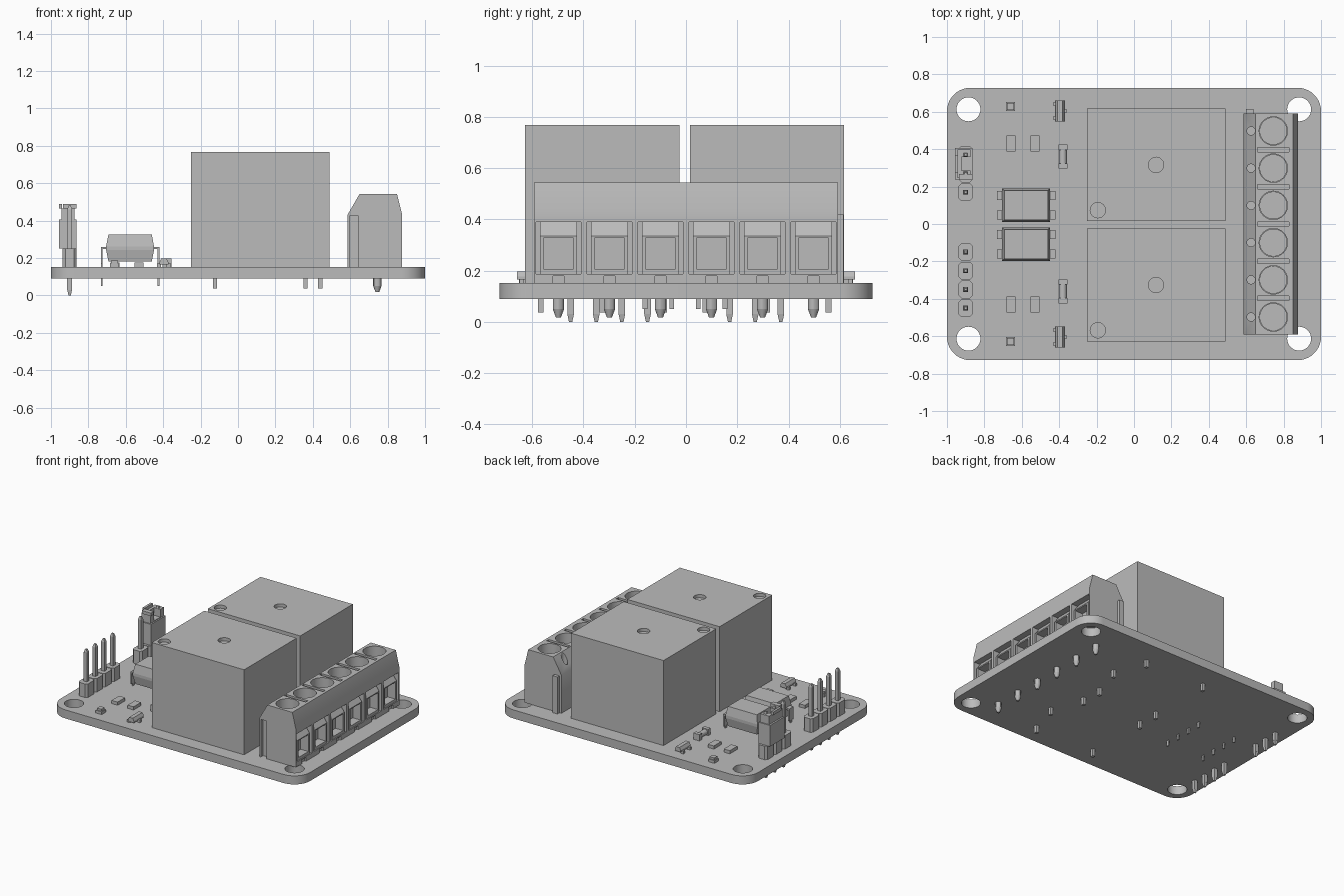
import bpy, bmesh
from math import radians
from mathutils import Matrix, Vector

cube = bpy.data.objects.get("Cube")
if cube:
    bpy.data.objects.remove(cube, do_unlink=True)

grey = bpy.data.materials.new("plain_grey")
grey.use_nodes = True
COLOR = (0.5, 0.5, 0.5, 1)
grey.diffuse_color = COLOR
grey.node_tree.nodes["Principled BSDF"].inputs["Base Color"].default_value = COLOR

TOP, BOTTOM = 0.152, 0.09   # board faces
PITCH = 0.199               # terminal spacing


def box(bm, x0, x1, y0, y1, z0, z1):
    """Axis-aligned box given by its limits."""
    m = Matrix.Translation(((x0 + x1) / 2, (y0 + y1) / 2, (z0 + z1) / 2))
    m = m @ Matrix.Diagonal((x1 - x0, y1 - y0, z1 - z0, 1))
    return bmesh.ops.create_cube(bm, size=1, matrix=m)["verts"]


def cyl(bm, x, y, z0, z1, r0, r1=None, n=32):
    """Upright cylinder or cone."""
    m = Matrix.Translation((x, y, (z0 + z1) / 2))
    bmesh.ops.create_cone(bm, cap_ends=True, segments=n, radius1=r0,
                          radius2=r0 if r1 is None else r1, depth=z1 - z0, matrix=m)


def prism(bm, points, vector):
    """Extrude a closed outline along a vector."""
    f = bm.faces.new([bm.verts.new(p) for p in points])
    ext = bmesh.ops.extrude_face_region(bm, geom=[f])["geom"]
    bmesh.ops.translate(bm, vec=Vector(vector), verts=[g for g in ext if isinstance(g, bmesh.types.BMVert)])


def finish(name, bm, cutter=None, smooth=True):
    """Turn a bmesh into an object, optionally cut by a second bmesh."""
    objs = []
    for label, b in ((name, bm), (name + "_cutter", cutter)):
        if b is None:
            continue
        bmesh.ops.recalc_face_normals(b, faces=b.faces)
        me = bpy.data.meshes.new(label)
        b.to_mesh(me)
        b.free()
        me.materials.append(grey)
        ob = bpy.data.objects.new(label, me)
        bpy.context.collection.objects.link(ob)
        objs.append(ob)
    ob = objs[0]
    bpy.ops.object.select_all(action="DESELECT")
    ob.select_set(True)
    bpy.context.view_layer.objects.active = ob
    if cutter is not None:
        mod = ob.modifiers.new("cut", "BOOLEAN")
        mod.operation, mod.solver, mod.object = "DIFFERENCE", "EXACT", objs[1]
        bpy.ops.object.modifier_apply(modifier="cut")
        bpy.data.objects.remove(objs[1], do_unlink=True)
    if smooth:
        bpy.ops.object.shade_smooth_by_angle(angle=radians(30))
    return ob


# Circuit board with rounded corners and mounting holes
bm, cut = bmesh.new(), bmesh.new()
vs = box(bm, -1, 1, -0.728, 0.728, BOTTOM, TOP)
upright = [e for e in bm.edges if abs(e.verts[0].co.z - e.verts[1].co.z) > 0.01]
bmesh.ops.bevel(bm, geom=upright, offset=0.125, segments=10, profile=0.5, affect="EDGES")
for x in (-0.885, 0.883):
    for y in (-0.613, 0.613):
        cyl(cut, x, y, 0, 0.3, 0.064)
finish("circuit_board", bm, cut)

# Two relays with dimpled lids and pins underneath
for name, c in (("back_relay", 0.316), ("front_relay", -0.326)):
    bm, cut = bmesh.new(), bmesh.new()
    box(bm, -0.252, 0.488, c - 0.301, c + 0.301, TOP - 0.002, 0.768)
    cyl(cut, 0.118, c, 0.745, 0.8, 0.041)
    cyl(cut, -0.193, c - 0.242, 0.745, 0.8, 0.041)
    finish(name, bm, cut)
    bm = bmesh.new()
    for x, dy in ((0.44, 0), (0.36, -0.24), (0.36, 0.24), (-0.122, -0.24), (-0.122, 0.24)):
        box(bm, x - 0.011, x + 0.011, c + dy - 0.011, c + dy + 0.011, 0.036, TOP)
    finish(name + "_pins", bm, smooth=False)

# Screw terminal block
ys = [PITCH * (i - 2.5) for i in range(6)]
bm, cut = bmesh.new(), bmesh.new()
profile = ((0.585, TOP), (0.585, 0.43), (0.65, 0.543), (0.85, 0.543), (0.878, 0.43), (0.878, TOP))
prism(bm, [(x, -0.592, z) for x, z in profile], (0, 1.184, 0))
box(cut, 0.597, 0.643, -0.7, -0.565, 0, 0.425)
for y in ys:
    cyl(cut, 0.745, y, 0.425, 0.6, 0.076)
    cyl(cut, 0.626, y, 0.41, 0.6, 0.022, n=16)
    box(cut, 0.80, 0.95, y - 0.088, y + 0.088, 0.187, 0.39)
    box(cut, 0.865, 0.95, y - 0.022, y + 0.022, 0.1, 0.18)
for y in ys[:-1]:
    box(cut, 0.66, 0.83, y + PITCH / 2 - 0.012, y + PITCH / 2 + 0.012, 0.52, 0.6)
finish("terminal_block", bm, cut)

# Interlocking rib at the back end of the block
bm = bmesh.new()
box(bm, 0.6, 0.64, 0.58, 0.615, TOP, 0.42)
finish("terminal_rib", bm, smooth=False)

# Terminal screws, wire clamps and solder pins
screws, cross, clamps, holes, pins = (bmesh.new() for _ in range(5))
for y in ys:
    cyl(screws, 0.745, y, 0.42, 0.5, 0.066)
    cyl(clamps, 0.745, y, 0.415, 0.44, 0.074)
    for a, b in ((0.058, 0.011), (0.011, 0.058)):
        box(cross, 0.745 - a, 0.745 + a, y - b, y + b, 0.47, 0.55)
    outline = ((0.79, 0.187), (0.872, 0.187), (0.872, 0.335), (0.83, 0.392), (0.79, 0.392))
    prism(clamps, [(x, y - 0.072, z) for x, z in outline], (0, 0.144, 0))
    box(holes, 0.81, 0.95, y - 0.058, y + 0.058, 0.207, 0.328)
    cyl(pins, 0.745, y, 0.05, TOP, 0.022, n=12)
    cyl(pins, 0.745, y, 0.018, 0.05, 0.01, 0.022, n=12)
finish("terminal_screws", screws, cross)
finish("wire_clamps", clamps, holes)
finish("terminal_pins", pins)


# Pin headers along the left edge of the board
def header(name, positions):
    base, pin = bmesh.new(), bmesh.new()
    for y in positions:
        vs = box(base, -0.937, -0.863, y - 0.047, y + 0.047, TOP, 0.25)
        edges = {e for v in vs for e in v.link_edges if abs(e.verts[0].co.z - e.verts[1].co.z) > 0.01}
        bmesh.ops.bevel(base, geom=list(edges), offset=0.014, segments=1, affect="EDGES")
        box(pin, -0.913, -0.887, y - 0.013, y + 0.013, 0.03, 0.46)
        for z0, z1, r0, r1 in ((0.46, 0.48, 0.018, 0.009), (0.0, 0.03, 0.009, 0.018)):
            m = Matrix.Translation((-0.9, y, (z0 + z1) / 2)) @ Matrix.Rotation(radians(45), 4, "Z")
            bmesh.ops.create_cone(pin, cap_ends=True, segments=4, radius1=r0, radius2=r1, depth=z1 - z0, matrix=m)
    finish(name + "_base", base, smooth=False)
    finish(name + "_pins", pin, smooth=False)


header("input_header", [-0.45 + 0.1 * i for i in range(4)])
header("selector_header", [0.17, 0.27, 0.37])

# Jumper cap over two selector pins
bm, cut = bmesh.new(), bmesh.new()
box(bm, -0.957, -0.863, 0.237, 0.405, 0.252, 0.405)
finish("jumper_body", bm, smooth=False)
bm = bmesh.new()
box(bm, -0.945, -0.873, 0.245, 0.397, 0.4, 0.466)
for y0, y1 in ((0.235, 0.268), (0.374, 0.407)):
    box(bm, -0.935, -0.863, y0, y1, 0.465, 0.488)
box(bm, -0.957, -0.94, 0.275, 0.367, 0.465, 0.488)
box(cut, -0.922, -0.84, 0.285, 0.357, 0.41, 0.6)
finish("jumper_top", bm, cut, smooth=False)

# Optocouplers with bent legs
for name, c in (("back_optocoupler", 0.1), ("front_optocoupler", -0.108)):
    bm = bmesh.new()
    rings = []
    for z, inset in ((0.182, 0.012), (0.243, 0), (0.263, 0), (0.325, 0.012)):
        hx, hy = 0.128 - inset, 0.09 - inset
        rings.append([bm.verts.new((-0.577 + sx * hx, c + sy * hy, z))
                      for sx, sy in ((-1, -1), (1, -1), (1, 1), (-1, 1))])
    for a, b in zip(rings, rings[1:]):
        for i in range(4):
            bm.faces.new((a[i], a[i - 1], b[i - 1], b[i]))
    bm.faces.new(rings[0])
    bm.faces.new(rings[-1])
    finish(name, bm, smooth=False)
    bm = bmesh.new()
    for s in (-1, 1):
        for y in (c - 0.052, c + 0.052):
            xs = sorted((-0.577 + s * 0.12, -0.577 + s * 0.156))
            box(bm, *xs, y - 0.024, y + 0.024, 0.248, 0.258)
            xs = sorted((-0.577 + s * 0.147, -0.577 + s * 0.156))
            box(bm, *xs, y - 0.024, y + 0.024, 0.17, 0.258)
            box(bm, *xs, y - 0.009, y + 0.009, 0.05, 0.17)
    finish(name + "_legs", bm, smooth=False)

# Small surface-mounted parts, mirrored front to back
for side, s in (("back", 1), ("front", -1)):
    led, res, diode, tran = (bmesh.new() for _ in range(4))
    y = 0.628 * s
    box(led, -0.684, -0.636, y - 0.024, y + 0.024, TOP, 0.172)
    box(led, -0.678, -0.642, y - 0.018, y + 0.018, 0.17, 0.187)
    y = 0.43 * s
    for x in (-0.658, -0.53):
        box(res, x - 0.024, x + 0.024, y - 0.043, y + 0.043, TOP, 0.175)
    y = 0.36 * s
    for length, r in ((0.12, 0.02), (0.03, 0.0)):
        if r:
            m = Matrix.Translation((-0.38, y, TOP + 0.022)) @ Matrix.Rotation(radians(90), 4, "X")
            bmesh.ops.create_cone(diode, cap_ends=True, segments=20, radius1=r, radius2=r, depth=length, matrix=m)
    for e in (-1, 1):
        box(diode, -0.404, -0.356, y + e * 0.05 - 0.014, y + e * 0.05 + 0.014, TOP, 0.198)
    y = 0.604 * s
    outline = ((-0.42, 0.165), (-0.42, 0.178), (-0.41, 0.197), (-0.382, 0.197), (-0.372, 0.178), (-0.372, 0.165))
    prism(tran, [(x, y - 0.056, z) for x, z in outline], (0, 0.112, 0))
    for e, dy in ((-1, -0.037), (-1, 0.037), (1, 0)):
        near, far = -0.396 + e * 0.015, -0.396 + e * 0.038
        x0, x1 = sorted((near, far))
        box(tran, x0, x1, y + dy - 0.008, y + dy + 0.008, TOP, 0.172)
    for label, b in (("led", led), ("resistors", res), ("diode", diode), ("transistor", tran)):
        finish(side + "_" + label, b, smooth=label == "diode")
